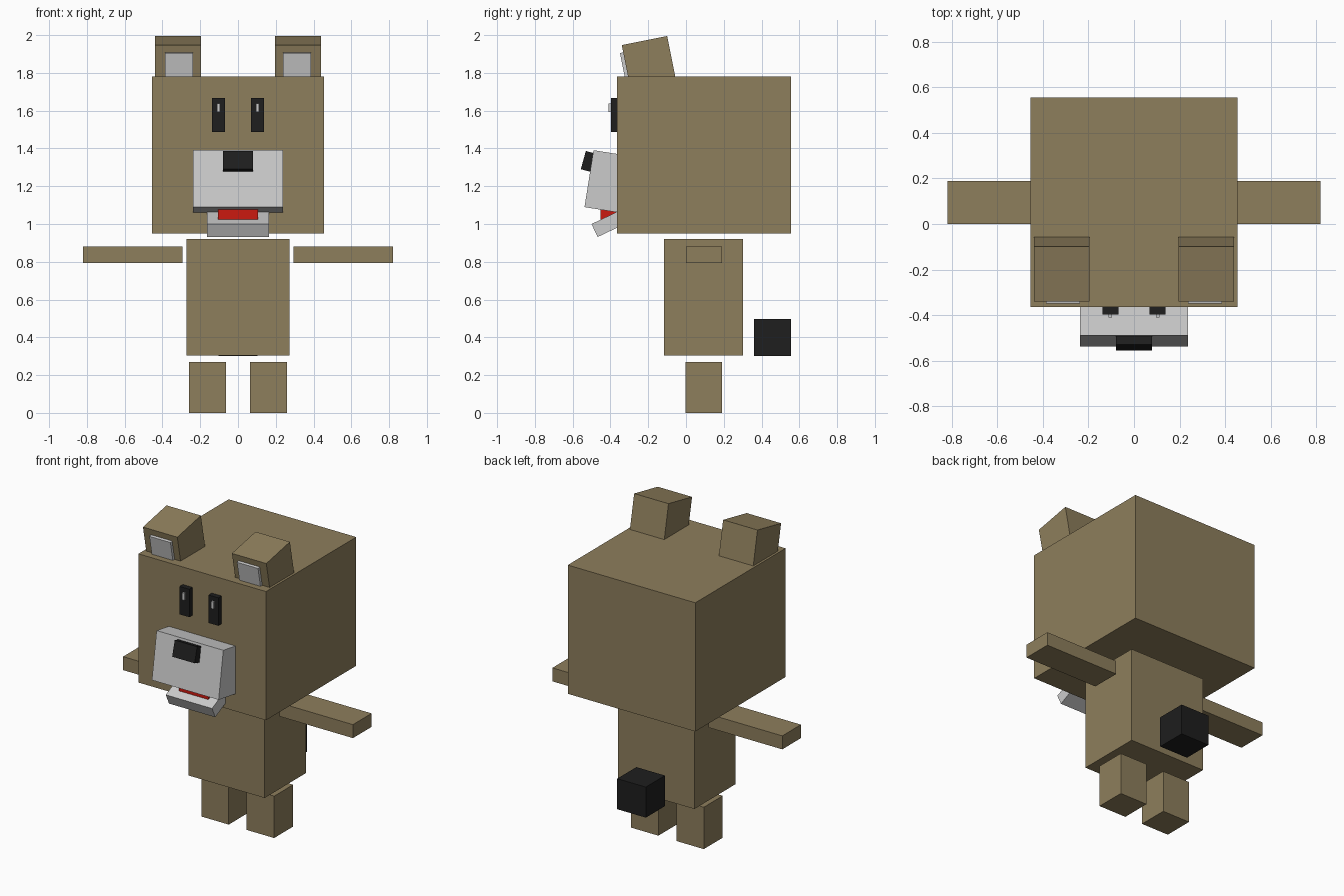
import bpy, math
from mathutils import Matrix

if "Cube" in bpy.data.objects:
    bpy.data.objects.remove(bpy.data.objects["Cube"])


def material(name, rgb):
    m = bpy.data.materials.new(name)
    m.diffuse_color = (*rgb, 1)
    m.use_nodes = True
    m.node_tree.nodes["Principled BSDF"].inputs["Base Color"].default_value = m.diffuse_color
    return m


TAN = material("tan_fur", (0.27, 0.21, 0.107))
BLACK = material("black", (0.013, 0.013, 0.013))
RED = material("red", (0.6, 0.01, 0.005))


def box(name, centre, size, mat=None, tilt=0, offset=(0, 0, 0)):
    """Box of given size, tilted about x at centre; offset is in the tilted frame."""
    bpy.ops.mesh.primitive_cube_add(size=1)
    ob = bpy.context.object
    ob.name = ob.data.name = name
    ob.data.transform(Matrix.Translation(offset) @ Matrix.Diagonal((*size, 1)))
    ob.location = centre
    ob.rotation_euler.x = math.radians(tilt)
    if mat:
        ob.data.materials.append(mat)
    return ob


def span(name, x, y, z, mat=None):
    """Upright box between coordinate limits."""
    lims = (x, y, z)
    return box(name, [(a + b) / 2 for a, b in lims], [b - a for a, b in lims], mat)


# Head, body and tail
span("head", (-0.455, 0.455), (-0.365, 0.555), (0.95, 1.78), TAN)
span("body", (-0.272, 0.272), (-0.117, 0.303), (0.305, 0.92), TAN)
span("tail", (-0.102, 0.102), (0.36, 0.555), (0.30, 0.497), BLACK)

# Muzzle, nose, jaw and tongue
box("muzzle", (0, -0.5135, 1.24), (0.476, 0.30, 0.305), None, -9, (0, 0.15, 0))
box("nose", (0, -0.5435, 1.3385), (0.16, 0.08, 0.10), BLACK, -15.5, (0, 0.04, 0))
box("lower_jaw", (0, -0.484, 0.9655), (0.33, 0.24, 0.076), None, 25.5, (0, 0.12, 0))
span("tongue", (-0.105, 0.105), (-0.452, -0.35), (1.02, 1.085), RED)

# Paired parts
for side, s in (("right", -1), ("left", 1)):
    def pair(name, x, y, z, mat=None):
        span(f"{side}_{name}", sorted((s * x[0], s * x[1])), y, z, mat)

    pair("eye", (0.069, 0.138), (-0.398, -0.355), (1.487, 1.667), BLACK)
    pair("eye_glint", (0.096, 0.111), (-0.41, -0.39), (1.592, 1.638))
    pair("arm", (0.295, 0.82), (0.0, 0.19), (0.793, 0.88), TAN)
    pair("leg", (0.064, 0.26), (-0.003, 0.19), (0.0, 0.27), TAN)

    # Ear leaning forward, with a thin inner panel
    ear = (s * 0.3175, -0.196, 1.851)
    box(f"{side}_ear", ear, (0.245, 0.245, 0.245), TAN, 11.3)
    box(f"{side}_inner_ear", (s * 0.3125, *ear[1:]), (0.15, 0.04, 0.16),
        None, 11.3, (0, -0.12, 0.003))
